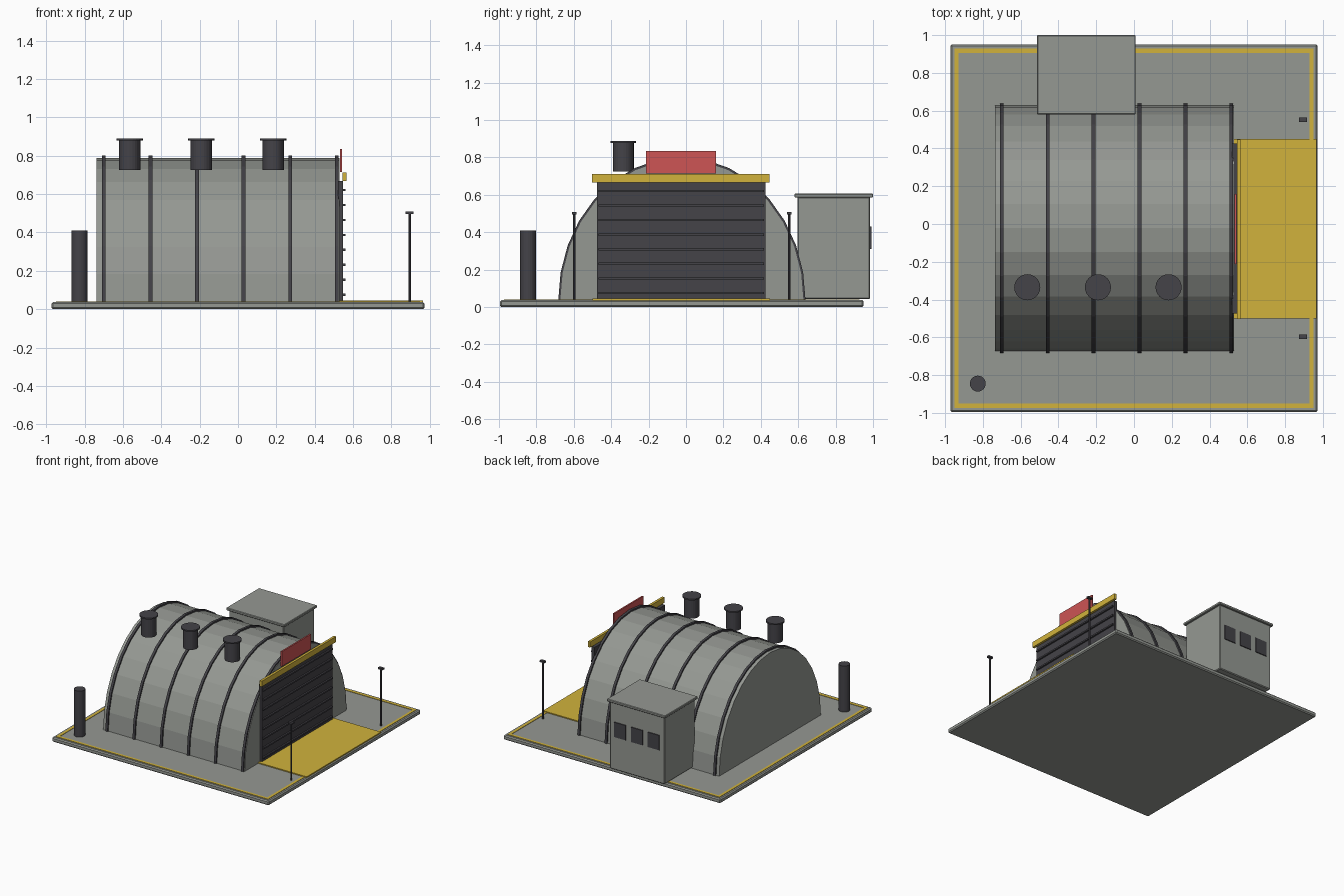
import bpy, bmesh, math

if "Cube" in bpy.data.objects:
    bpy.data.objects.remove(bpy.data.objects["Cube"])


def material(name, rgb):
    m = bpy.data.materials.new(name)
    m.diffuse_color = (*rgb, 1)
    m.use_nodes = True
    m.node_tree.nodes["Principled BSDF"].inputs["Base Color"].default_value = m.diffuse_color
    return m


GREY = material("concrete grey", (0.30, 0.315, 0.29))
DARK = material("dark steel", (0.058, 0.056, 0.065))
YELLOW = material("safety yellow", (0.64, 0.45, 0.045))
RED = material("sign red", (0.61, 0.09, 0.09))


def finish(name, bm, mat, bevel=0):
    bmesh.ops.recalc_face_normals(bm, faces=bm.faces)
    me = bpy.data.meshes.new(name)
    bm.to_mesh(me)
    bm.free()
    me.materials.append(mat)
    ob = bpy.data.objects.new(name, me)
    bpy.context.collection.objects.link(ob)
    if bevel:
        mod = ob.modifiers.new("edge bevel", 'BEVEL')
        mod.width = bevel
        mod.segments = 1
    return ob


def box(name, x, y, z, mat, bevel=0):
    """Box from (min, max) pairs."""
    bm = bmesh.new()
    bmesh.ops.create_cube(bm, size=1)
    for v in bm.verts:
        for i, (a, b) in enumerate((x, y, z)):
            v.co[i] = (a + b) / 2 + v.co[i] * (b - a)
    return finish(name, bm, mat, bevel)


def cylinder(name, x, y, r, z0, z1, mat, sides=24):
    bm = bmesh.new()
    bmesh.ops.create_cone(bm, cap_ends=True, segments=sides, radius1=r, radius2=r, depth=z1 - z0)
    bmesh.ops.translate(bm, verts=bm.verts, vec=(x, y, (z0 + z1) / 2))
    return finish(name, bm, mat)


GROUND, CY, SEG = 0.037, -0.022, 16


def arch(ry, rz):
    """Half ellipse in the yz plane."""
    return [(CY + ry * math.cos(math.pi * i / SEG), GROUND + rz * math.sin(math.pi * i / SEG))
            for i in range(SEG + 1)]


def prism(name, pts, x0, x1, mat):
    """Extrude a yz outline along x."""
    bm = bmesh.new()
    face = bm.faces.new([bm.verts.new((x0, y, z)) for y, z in pts])
    ext = bmesh.ops.extrude_face_region(bm, geom=[face], use_keep_orig=True)
    verts = [g for g in ext["geom"] if isinstance(g, bmesh.types.BMVert)]
    bmesh.ops.translate(bm, verts=verts, vec=(x1 - x0, 0, 0))
    return finish(name, bm, mat)


# Base slab with painted border and driveway
box("base_slab", (-0.972, 0.972), (-0.995, 0.95), (0, GROUND), GREY, 0.008)
for s, side in ((-1, "left"), (1, "right")):
    box("border_" + side, sorted((s * 0.928, s * 0.95)), (-0.973, 0.928), (GROUND - 0.002, 0.04), YELLOW)
    cy = -0.0225 + s * 0.9395
    box("border_" + ("front" if s < 0 else "back"), (-0.928, 0.928), (cy - 0.011, cy + 0.011),
        (GROUND - 0.002, 0.04), YELLOW)
box("driveway", (0.53, 0.965), (-0.5, 0.45), (GROUND - 0.002, 0.045), YELLOW)

# Vaulted hall and its ribs
prism("hall_vault", arch(0.65, 0.752), -0.737, 0.53, GREY)
for i in range(6):
    x = -0.70 + i * 0.243
    prism(f"arch_rib_{i + 1}", arch(0.661, 0.764) + arch(0.635, 0.737)[::-1], x - 0.01, x + 0.01, DARK)

# Roller door with slats, lintel and sign
box("roller_door", (0.52, 0.547), (-0.475, 0.425), (0.045, 0.667), DARK)
for i in range(8):
    z = 0.075 + i * 0.078
    box(f"door_slat_{i + 1}", (0.545, 0.56), (-0.467, 0.417), (z - 0.006, z + 0.006), DARK)
box("door_lintel", (0.545, 0.565), (-0.502, 0.447), (0.667, 0.712), YELLOW)
box("sign_board", (0.531, 0.543), (-0.213, 0.16), (0.715, 0.835), RED)

# Roof vents
for i in range(3):
    x = -0.565 + i * 0.374
    cylinder(f"roof_vent_{i + 1}", x, -0.335, 0.056, 0.725, 0.88, DARK)
    cylinder(f"vent_cap_{i + 1}", x, -0.335, 0.069, 0.878, 0.889, DARK)

# Chimney
cylinder("chimney", -0.827, -0.845, 0.042, GROUND, 0.41, DARK)

# Annex with windows on its back wall
box("annex_body", (-0.497, -0.007), (0.595, 0.985), (0.042, 0.59), GREY, 0.006)
box("annex_roof", (-0.513, 0.009), (0.58, 1.0), (0.585, 0.606), GREY, 0.004)
for i in range(3):
    x = -0.402 + i * 0.15
    box(f"annex_window_{i + 1}", (x - 0.052, x + 0.052), (0.984, 0.992), (0.31, 0.43), DARK)

# Lamp posts beside the driveway
for y, side in ((-0.598, "near"), (0.552, "far")):
    cylinder("lamp_post_" + side, 0.895, y, 0.007, GROUND, 0.5, DARK, 10)
    box("lamp_head_" + side, (0.874, 0.916), (y - 0.012, y + 0.012), (0.496, 0.509), DARK)
